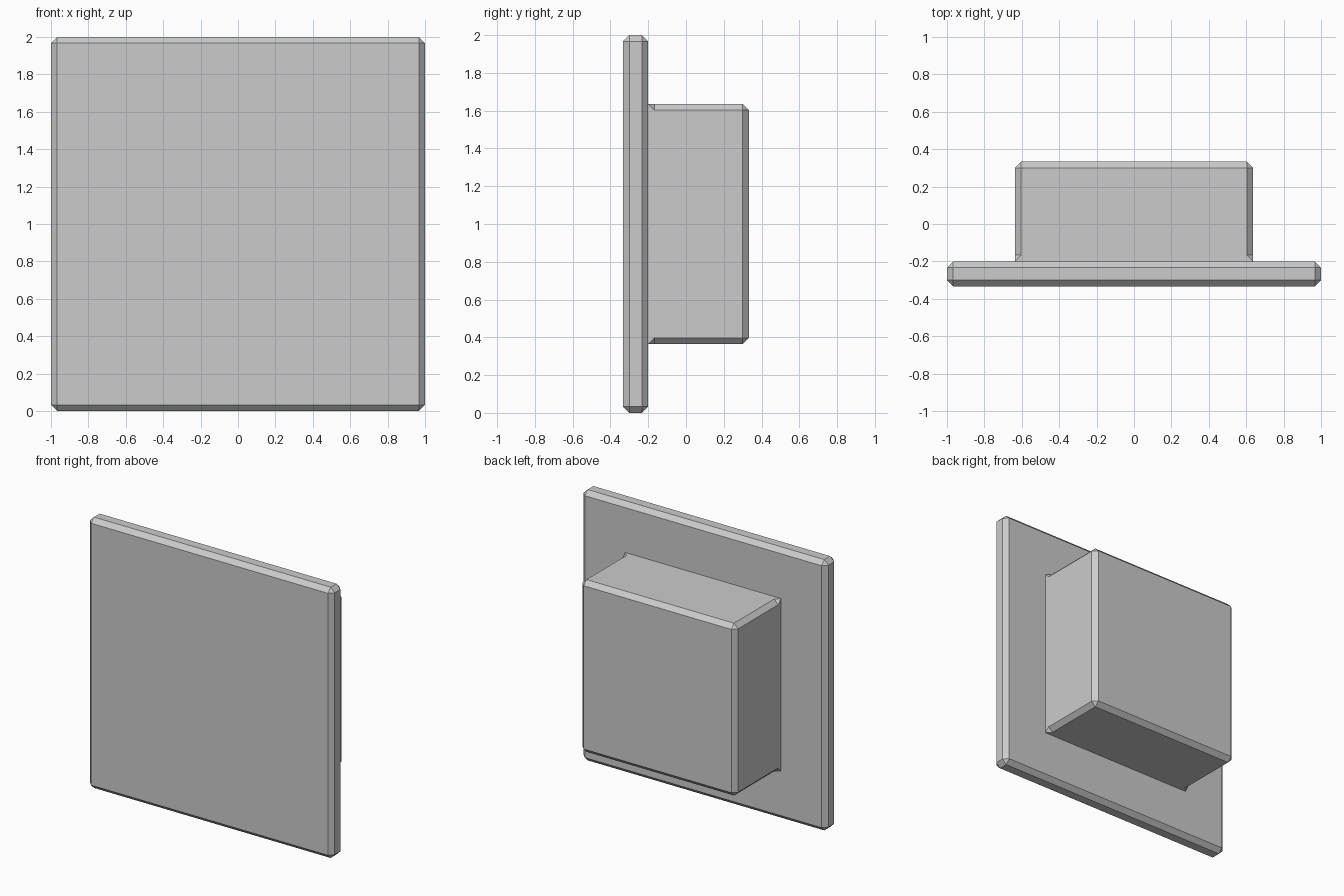
import bpy
import bmesh

if "Cube" in bpy.data.objects:
    bpy.data.objects.remove(bpy.data.objects["Cube"])

CHAMFER = 0.033
MID_Z = 1.0


def square(bm, y, half):
    return [bm.verts.new((x * half, y, MID_Z + z * half))
            for x, z in ((1, 1), (-1, 1), (-1, -1), (1, -1))]


def octagon(bm, y, half):
    # Two vertices per corner, in the same order as square()
    h, i = half, half - CHAMFER
    pts = ((h, i), (i, h), (-i, h), (-h, i), (-h, -i), (-i, -h), (i, -h), (h, -i))
    return [bm.verts.new((x, y, MID_Z + z)) for x, z in pts]


def chamfered_block(name, half, y_front, y_back, front_half, cap_front=True):
    bm = bmesh.new()
    front = square(bm, y_front, front_half)
    ring_a = octagon(bm, y_front + CHAMFER, half)
    ring_b = octagon(bm, y_back - CHAMFER, half)
    back = square(bm, y_back, half - CHAMFER)
    # Chamfered side walls
    for i in range(8):
        j = (i + 1) % 8
        bm.faces.new((ring_a[i], ring_a[j], ring_b[j], ring_b[i]))
    # Ends: a triangle on each corner and a strip along each edge
    for sq, ring in ((front, ring_a), (back, ring_b)):
        for i in range(4):
            j = (i + 1) % 4
            bm.faces.new((sq[i], ring[2 * i], ring[2 * i + 1]))
            bm.faces.new((sq[i], ring[2 * i + 1], ring[2 * j], sq[j]))
    bm.faces.new(back)
    if cap_front:
        bm.faces.new(front)
    bmesh.ops.recalc_face_normals(bm, faces=bm.faces[:])
    bmesh.ops.dissolve_limit(bm, angle_limit=0.01, verts=bm.verts[:], edges=bm.edges[:])
    mesh = bpy.data.meshes.new(name)
    bm.to_mesh(mesh)
    bm.free()
    obj = bpy.data.objects.new(name, mesh)
    bpy.context.collection.objects.link(obj)
    return obj


# Square front plate, chamfered all round
chamfered_block("front_plate", 1.0, -0.333, -0.2, 1.0 - CHAMFER)

# Rear housing: corner chamfers run out to sharp corners where it meets the plate
chamfered_block("rear_housing", 0.636, -0.2, 0.333, 0.636, cap_front=False)
